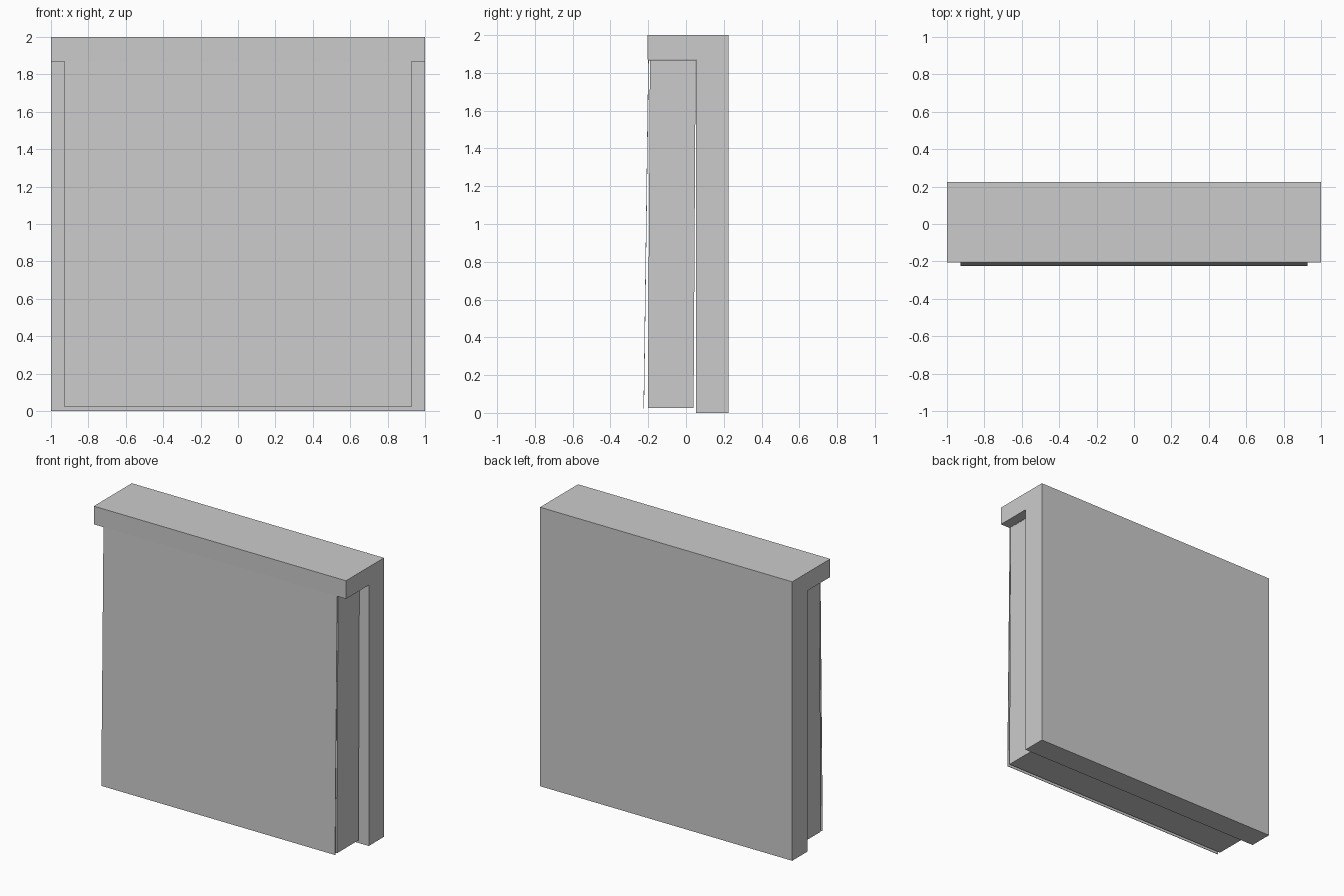
import bpy, bmesh

if "Cube" in bpy.data.objects:
    bpy.data.objects.remove(bpy.data.objects["Cube"])


def extrude_profile(name, profile, half_width):
    """Closed (y, z) profile extruded symmetrically along x."""
    bm = bmesh.new()
    face = bm.faces.new([bm.verts.new((-half_width, y, z)) for y, z in profile])
    side = bmesh.ops.extrude_face_region(bm, geom=[face])["geom"]
    moved = [v for v in side if isinstance(v, bmesh.types.BMVert)]
    bmesh.ops.translate(bm, verts=moved, vec=(2 * half_width, 0, 0))
    bmesh.ops.recalc_face_normals(bm, faces=bm.faces)
    mesh = bpy.data.meshes.new(name)
    bm.to_mesh(mesh)
    bm.free()
    obj = bpy.data.objects.new(name, mesh)
    bpy.context.collection.objects.link(obj)
    return obj


# Back board with the overhanging top lip
extrude_profile("back_board", [
    (0.225, 0), (0.225, 2), (-0.205, 2), (-0.205, 1.87), (0.053, 1.87), (0.053, 0)], 1.0)

# Thick, slightly leaning block hanging below the lip
extrude_profile("hanging_block", [
    (-0.202, 0.026), (0.04, 0.026), (0.051, 1.865), (-0.191, 1.865)], 0.927)

# Thin front sheet, folded back over the top of the block
extrude_profile("front_sheet", [
    (0.052, 1.869), (-0.2, 1.869), (-0.225, 0.022), (-0.222, 0.022),
    (-0.197, 1.866), (0.052, 1.866)], 0.927)
